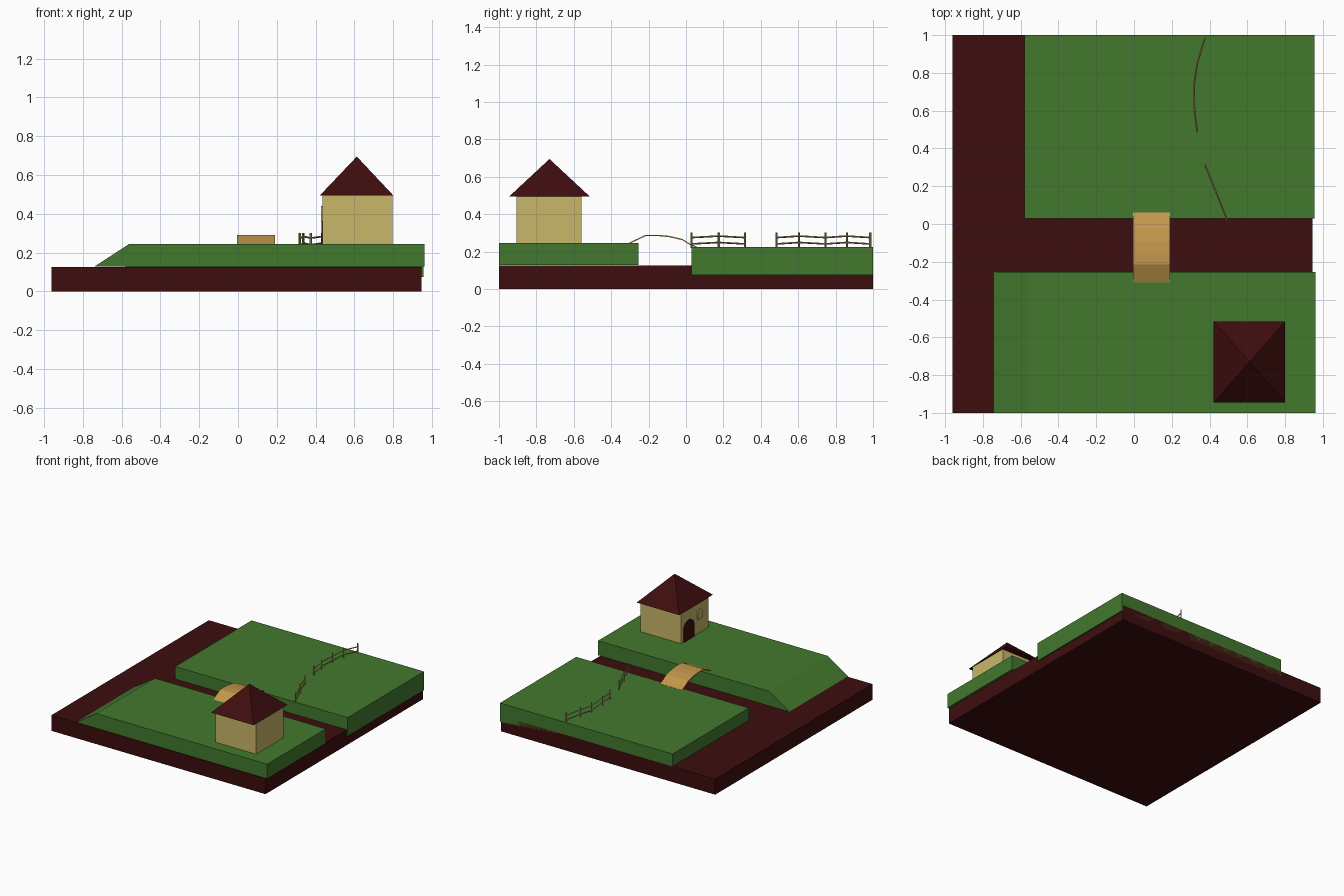
import bpy, bmesh, math
from mathutils import Vector

if "Cube" in bpy.data.objects:
    bpy.data.objects.remove(bpy.data.objects["Cube"])


def material(name, rgb):
    m = bpy.data.materials.new(name)
    m.diffuse_color = (*rgb, 1)
    m.use_nodes = True
    m.node_tree.nodes["Principled BSDF"].inputs["Base Color"].default_value = m.diffuse_color
    return m


EARTH = material("dark_maroon", (0.048, 0.004, 0.0045))
GRASS = material("grass_green", (0.055, 0.19, 0.027))
WALL = material("cream_yellow", (0.578, 0.474, 0.138))
PLANK = material("plank_tan", (0.54, 0.31, 0.072))
FENCE = material("fence_wood", (0.48, 0.36, 0.14))


def finish(name, bm, mat):
    bmesh.ops.recalc_face_normals(bm, faces=bm.faces)
    me = bpy.data.meshes.new(name)
    bm.to_mesh(me)
    bm.free()
    me.materials.append(mat)
    ob = bpy.data.objects.new(name, me)
    bpy.context.collection.objects.link(ob)
    return ob


def prism(name, points, offset, mat):
    """Extrude a closed outline of 3D points by an offset vector."""
    bm = bmesh.new()
    face = bm.faces.new([bm.verts.new(p) for p in points])
    ext = bmesh.ops.extrude_face_region(bm, geom=[face])["geom"]
    verts = [g for g in ext if isinstance(g, bmesh.types.BMVert)]
    bmesh.ops.translate(bm, verts=verts, vec=offset)
    # extrusion removes the first face, so close that end again
    if not face.is_valid or len(bm.faces) < len(points) + 2:
        bmesh.ops.holes_fill(bm, edges=bm.edges)
    return finish(name, bm, mat)


def box(name, x0, x1, y0, y1, z0, z1, mat):
    outline = [(x0, y0, z0), (x1, y0, z0), (x1, y1, z0), (x0, y1, z0)]
    return prism(name, outline, (0, 0, z1 - z0), mat)


def bar(bm, a, b, r):
    """Four-sided rod between two points."""
    a, b = Vector(a), Vector(b)
    d = b - a
    rot = d.to_track_quat('Z', 'Y').to_matrix().to_4x4()
    rot.translation = (a + b) / 2
    bmesh.ops.create_cone(bm, cap_ends=True, segments=4, radius1=r, radius2=r,
                          depth=d.length, matrix=rot)


# Ground slab and the two grassy banks
box("earth_base", -0.96, 0.945, -1, 1, 0, 0.125, EARTH)
box("back_bank", -0.58, 0.955, 0.03, 1, 0.075, 0.225, GRASS)
prism("front_bank", [(-0.74, -1, 0.128), (0.96, -1, 0.128),
                     (0.96, -1, 0.245), (-0.56, -1, 0.245)], (0, 0.745, 0), GRASS)

# House body
box("house_walls", 0.435, 0.795, -0.905, -0.56, 0.24, 0.497, WALL)

# Pyramid roof
bm = bmesh.new()
eaves = [bm.verts.new(p) for p in ((0.422, -0.945, 0.495), (0.80, -0.945, 0.495),
                                   (0.80, -0.515, 0.495), (0.422, -0.515, 0.495))]
apex = bm.verts.new((0.612, -0.73, 0.695))
bm.faces.new(eaves)
for i in range(4):
    bm.faces.new((eaves[i], eaves[(i + 1) % 4], apex))
finish("roof", bm, EARTH)


# Arched door and small arched window on the left wall
def arch(name, yc, z0, half, spring, x, depth, mat):
    pts = [(x, yc - half, z0), (x, yc + half, z0)]
    for i in range(9):
        a = math.pi * i / 8
        pts.append((x, yc + half * math.cos(a), spring + half * math.sin(a)))
    return prism(name, pts, (depth, 0, 0), mat)


arch("door", -0.655, 0.245, 0.068, 0.335, 0.429, 0.008, EARTH)
arch("window_frame", -0.79, 0.36, 0.03, 0.41, 0.427, 0.009, WALL)

# Curved footbridge across the channel
top = [(-0.315, 0.243), (-0.215, 0.29), (-0.15, 0.29), (-0.09, 0.284),
       (-0.02, 0.268), (0.02, 0.243), (0.06, 0.226)]
outline = [(-0.005, y, z) for y, z in top]
outline += [(-0.005, y, z - 0.007) for y, z in reversed(top)]
prism("bridge", outline, (0.195, 0, 0), PLANK)


# Post and rail fences on the back bank
def fence(name, posts):
    bm = bmesh.new()
    for x, y in posts:
        bar(bm, (x, y, 0.22), (x, y, 0.302), 0.0055)
    for i, (p, q) in enumerate(zip(posts, posts[1:])):
        tilt = 0.004 * (-1) ** i
        for z in (0.245, 0.279):
            bar(bm, (*p, z - tilt), (*q, z + tilt), 0.0045)
    return finish(name, bm, FENCE)


fence("fence_near", [(0.49, 0.03), (0.432, 0.175), (0.375, 0.315)])
fence("fence_far", [(0.335, 0.485), (0.32, 0.605), (0.318, 0.745),
                    (0.337, 0.86), (0.375, 0.985)])
